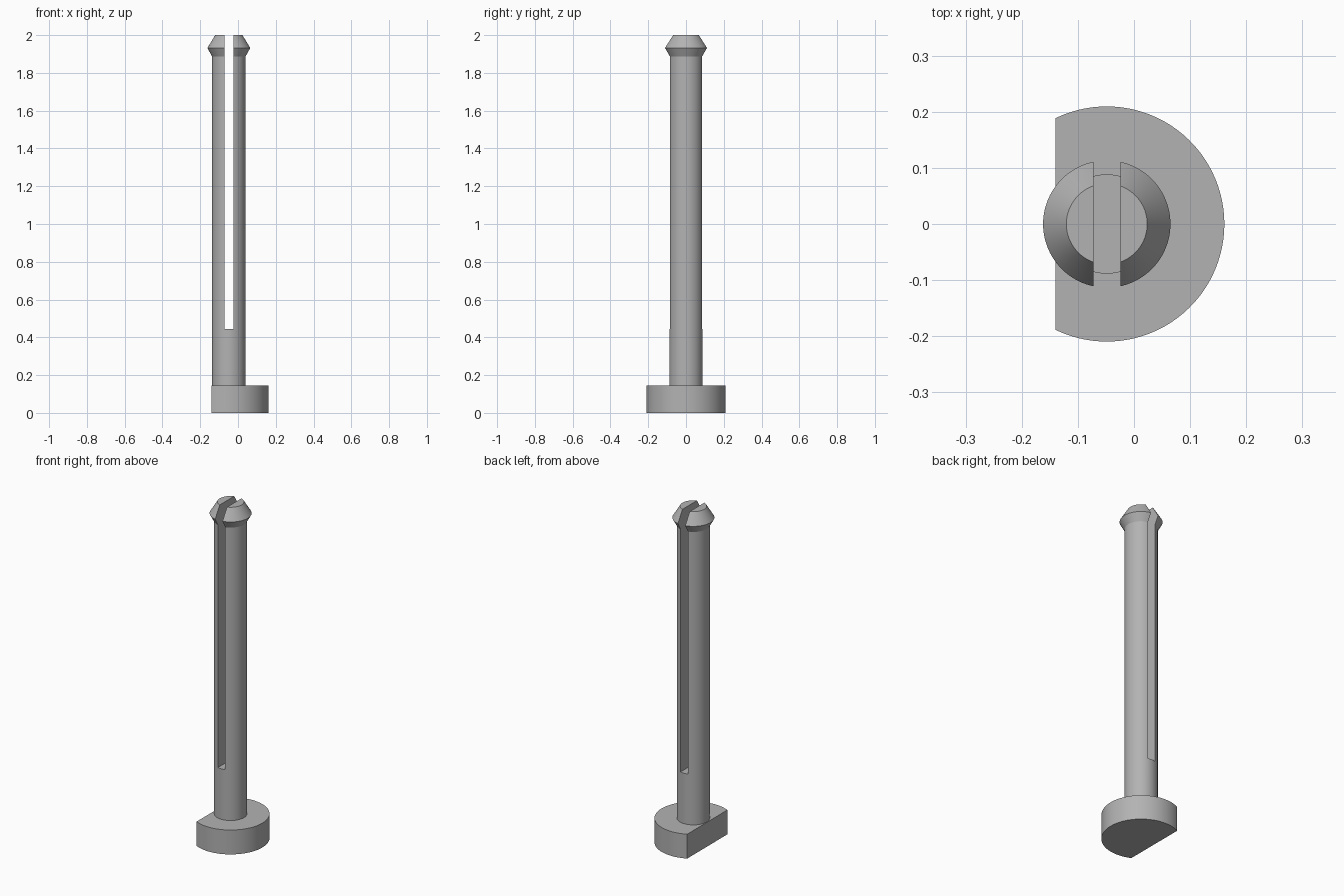
import bpy, bmesh, math

if "Cube" in bpy.data.objects:
    bpy.data.objects.remove(bpy.data.objects["Cube"])

AXIS_X = -0.0485      # centre line of the pin
SEGMENTS = 96

grey = bpy.data.materials.new("plain grey")
grey.diffuse_color = (0.45, 0.45, 0.45, 1)
grey.use_nodes = True
grey.node_tree.nodes["Principled BSDF"].inputs["Base Color"].default_value = grey.diffuse_color


def add_object(name, bm):
    bmesh.ops.recalc_face_normals(bm, faces=bm.faces)
    mesh = bpy.data.meshes.new(name)
    bm.to_mesh(mesh)
    bm.free()
    mesh.materials.append(grey)
    obj = bpy.data.objects.new(name, mesh)
    bpy.context.collection.objects.link(obj)
    return obj


def select_only(obj):
    bpy.ops.object.select_all(action='DESELECT')
    obj.select_set(True)
    bpy.context.view_layer.objects.active = obj


def smooth(obj):
    select_only(obj)
    bpy.ops.object.shade_smooth_by_angle(angle=math.radians(25))


# Base flange: a disc with one side cut flat
R, FLAT_X, BASE_H = 0.2095, -0.14, 0.145
half = math.acos((FLAT_X - AXIS_X) / R)
bm = bmesh.new()
outline = []
for i in range(SEGMENTS + 1):
    a = -half + 2 * half * i / SEGMENTS
    outline.append(bm.verts.new((AXIS_X + R * math.cos(a), R * math.sin(a), 0)))
bottom = bm.faces.new(outline)
top = bmesh.ops.extrude_face_region(bm, geom=[bottom], use_keep_orig=True)["geom"]
bmesh.ops.translate(bm, vec=(0, 0, BASE_H),
                    verts=[v for v in top if isinstance(v, bmesh.types.BMVert)])
smooth(add_object("base_flange", bm))

# Pin: revolved shaft with a flared, chamfered snap head
profile = [(0.0885, BASE_H), (0.0885, 1.887), (0.1135, 1.932), (0.072, 2.0)]
bm = bmesh.new()
rings = []
for r, z in profile:
    rings.append([bm.verts.new((AXIS_X + r * math.cos(2 * math.pi * i / SEGMENTS),
                                r * math.sin(2 * math.pi * i / SEGMENTS), z))
                  for i in range(SEGMENTS)])
for low, high in zip(rings, rings[1:]):
    for i in range(SEGMENTS):
        j = (i + 1) % SEGMENTS
        bm.faces.new((low[i], low[j], high[j], high[i]))
bm.faces.new(rings[0])
bm.faces.new(rings[-1])
pin = add_object("split_pin", bm)

# Slot running front to back, open at the top
bm = bmesh.new()
bmesh.ops.create_cube(bm, size=1)
bmesh.ops.scale(bm, vec=(0.048, 0.5, 1.655), verts=bm.verts)
bmesh.ops.translate(bm, vec=(AXIS_X, 0, 0.445 + 1.655 / 2), verts=bm.verts)
cutter = add_object("slot_cutter", bm)
cutter.hide_render = True

cut = pin.modifiers.new("slot", 'BOOLEAN')
cut.operation = 'DIFFERENCE'
cut.solver = 'EXACT'
cut.object = cutter
select_only(pin)
bpy.ops.object.modifier_apply(modifier=cut.name)
bpy.data.objects.remove(cutter, do_unlink=True)
smooth(pin)
